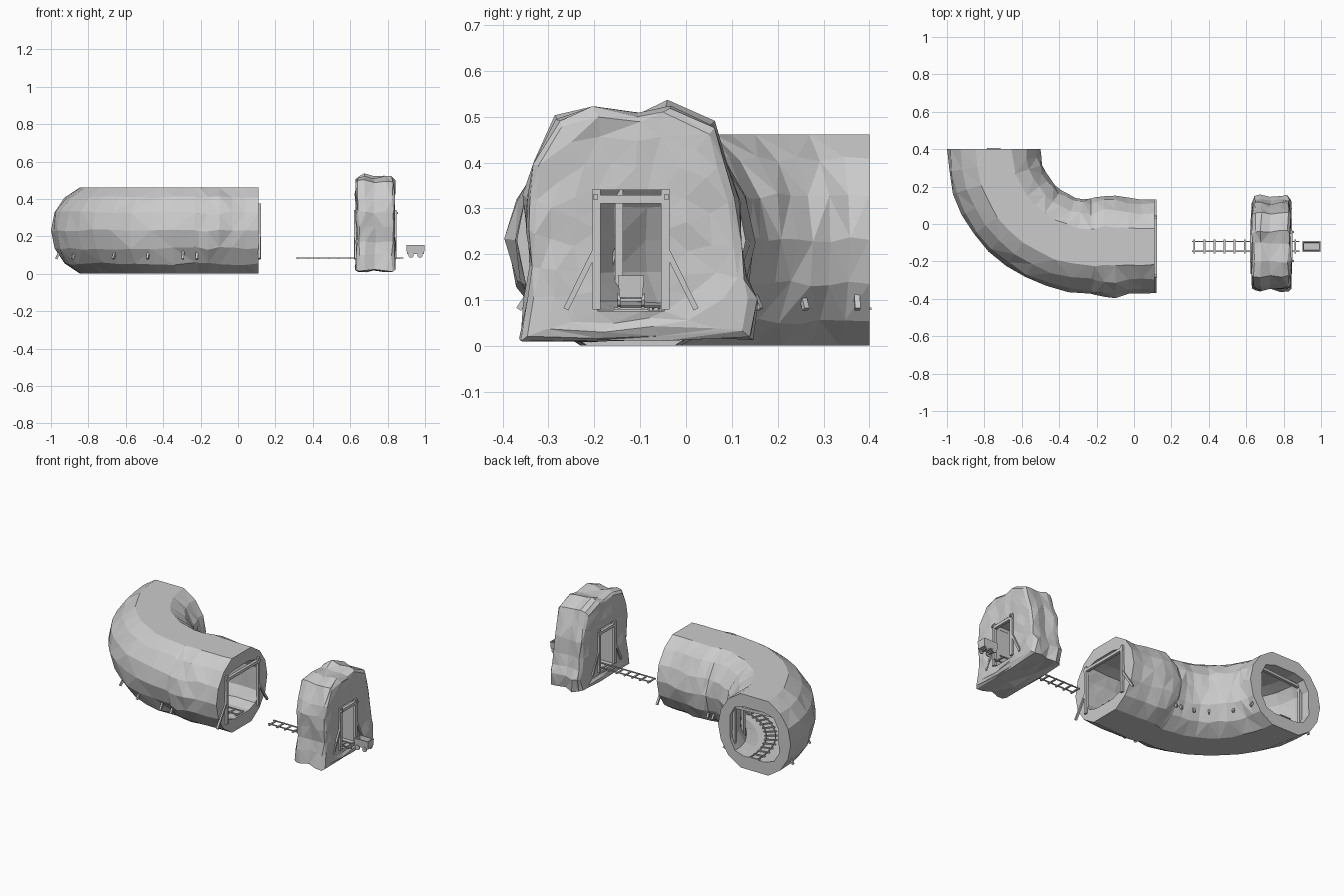
import bpy, bmesh, math, random
from mathutils import Vector, Matrix

if "Cube" in bpy.data.objects:
    bpy.data.objects.remove(bpy.data.objects["Cube"])

random.seed(4)
jit = lambda a: random.uniform(-a, a)


def finish(bm, name):
    bmesh.ops.recalc_face_normals(bm, faces=bm.faces)
    me = bpy.data.meshes.new(name)
    bm.to_mesh(me)
    bm.free()
    ob = bpy.data.objects.new(name, me)
    bpy.context.collection.objects.link(ob)
    return ob


def loft(name, rings, closed=True, tri=False):
    bm = bmesh.new()
    vs = [[bm.verts.new(p) for p in r] for r in rings]
    n, m = len(vs[0]), len(vs)
    for i in range(m if closed else m - 1):
        a, b = vs[i], vs[(i + 1) % m]
        for k in range(n):
            bm.faces.new((a[k], a[(k + 1) % n], b[(k + 1) % n], b[k]))
    if not closed:
        bm.faces.new(vs[0])
        bm.faces.new(vs[-1])
    if tri:
        bmesh.ops.triangulate(bm, faces=bm.faces)
    return finish(bm, name)


def beam(bm, a, b, w, d=None):
    a, b = Vector(a), Vector(b)
    rot = (b - a).to_track_quat('Z', 'Y').to_matrix().to_4x4()
    size = Matrix.Diagonal((w, d or w, (b - a).length, 1))
    bmesh.ops.create_cube(bm, size=1, matrix=Matrix.Translation((a + b) / 2) @ rot @ size)


# Path of the tunnel: straight run along x, then a quarter bend
R, CX, CY = 0.52, -0.23, 0.40


def place(st, u, z):
    x, a = st
    a = math.radians(a)
    return Vector((x - math.sin(a) * (R + u), CY - math.cos(a) * (R + u), z))


# Tunnel: thick faceted rock tube with flattened floor and roof
stations = [(0.11, 0, 1), (0.04, 0, 1), (-0.03, 0, 1.02), (-0.1, 0, 1.08), (-0.16, 0, 1.10),
            (-0.21, 0, 1.05)] + [(CX, 90 * i / 10, 1) for i in range(11)]


def section(st, rad, umax, zmax, j):
    pts = []
    for k in range(16):
        t = math.tau * k / 16
        u = max(-umax, min(umax, rad * math.cos(t))) * st[2]
        z = rad * math.sin(t)
        if abs(z) < zmax:
            z += jit(j)
        z = max(-zmax, min(zmax, z))
        pts.append(place(st[:2], u + jit(j), 0.231 + z))
    return pts


last = len(stations) - 1
outer = [section(s, 0.25, 0.25, 0.23, 0.001 if i in (0, last) else 0.007) for i, s in enumerate(stations)]
inner = [section((s[0], s[1], 1), 0.19, 0.168, 0.153, 0.003) for s in stations]
loft("tunnel_shell", outer + inner[::-1], tri=True)


# Timber supports: posts, lintel and slanted braces
def frame(bm, pt, half, top, foot, w=0.018):
    for s in (-1, 1):
        beam(bm, pt(s * half, 0.08), pt(s * half, top), w)
        beam(bm, pt(s * half, 0.215), pt(s * foot, 0.08), 0.012)
    beam(bm, pt(-half - 0.01, top - 0.022), pt(half + 0.01, top - 0.022), 0.018)


bm = bmesh.new()
for st in [(0.113, 0), (-0.22, 0)] + [(CX, a) for a in (5, 20, 36, 62, 85)]:
    foot = 0.245 if st[0] > 0 else 0.225
    frame(bm, lambda u, z: place(st, u, z), 0.155, 0.375, foot)
finish(bm, "tunnel_supports")

# Rock gate: rings run over the outside and back through the doorway
outline = [(-.36, .015), (-.352, .1), (-.335, .17), (-.35, .25), (-.35, .33), (-.335, .4), (-.28, .5),
           (-.2, .525), (-.1, .51), (-.04, .53), (.06, .485),
           (.09, .4), (.115, .32), (.12, .22), (.13, .15), (.155, .1), (.14, .02), (-.05, .015), (-.2, .01)]
DY, DW, D0, D1 = -0.12, 0.073, 0.076, 0.34
door = [(DY - DW, D0 + (D1 - D0) * i / 6) for i in range(7)]
door += [(DY - DW + 2 * DW * i / 4, D1) for i in range(1, 4)]
door += [(DY + DW, D1 - (D1 - D0) * i / 6) for i in range(7)]
door += [(DY + DW / 3, D0), (DY - DW / 3, D0)]
rings = []
for x, t in [(.632, .12), (.645, .03), (.68, 0), (.73, .06), (.785, 0), (.825, .03), (.837, .12),
             (.837, .38), (.835, .7), (.835, 1), (.632, 1), (.632, .7), (.63, .38)]:
    j = 0 if t == 1 else 0.007
    rings.append([(x + jit(j), o[0] + (d[0] - o[0]) * t + jit(j),
                   max(0.008, o[1] + (d[1] - o[1]) * t + jit(j))) for o, d in zip(outline, door)])
loft("rock_gate", rings, tri=True)

# Timber door frames on both faces of the rock, tied together
bm = bmesh.new()
for x in (0.838, 0.63):
    frame(bm, lambda u, z: Vector((x, DY + u, z)), 0.075, 0.342, 0.142)
for s in (-1, 1):
    beam(bm, (0.622, DY + s * 0.077, 0.325), (0.855, DY + s * 0.077, 0.325), 0.011)
finish(bm, "gate_supports")


# Track: two rails on sleepers
def track(name, pts):
    bm = bmesh.new()
    for u in (-0.026, 0.026):
        p = [place(s, u, 0.085) for s in pts]
        for a, b in zip(p, p[1:]):
            beam(bm, a, b, 0.006, 0.006)
    return bm


bm = track("gate_track", [(0.31, 0), (0.885, 0)])
for i in range(11):
    st = (0.322 + 0.054 * i, 0)
    beam(bm, place(st, -0.037, 0.081), place(st, 0.037, 0.081), 0.01, 0.006)
finish(bm, "gate_track")

bends = [(CX, a) for a in range(0, 91, 6)]
bm = track("tunnel_track", [(0.105, 0)] + bends)
for st in [(0.095 - 0.054 * i, 0) for i in range(6)] + bends:
    beam(bm, place(st, -0.037, 0.081), place(st, 0.037, 0.081), 0.01, 0.006)
finish(bm, "tunnel_track")


# Mine cart: open tapered box on four wheels
def rect(hx, hy, z):
    return [(0.949 + a * hx, DY + b * hy, z) for a, b in ((-1, -1), (1, -1), (1, 1), (-1, 1))]


loft("cart_body", [rect(.046, .025, .106), rect(.049, .029, .154),
                   rect(.042, .022, .154), rect(.039, .019, .112)], closed=False)
bm = bmesh.new()
for x in (0.925, 0.973):
    for s in (-1, 1):
        m = Matrix.Translation((x, DY + s * 0.026, 0.1)) @ Matrix.Rotation(math.pi / 2, 4, 'X')
        bmesh.ops.create_cone(bm, cap_ends=True, segments=8, radius1=0.015, radius2=0.015, depth=0.007, matrix=m)
    beam(bm, (x, DY - 0.03, 0.1), (x, DY + 0.03, 0.1), 0.007)
finish(bm, "cart_wheels")
